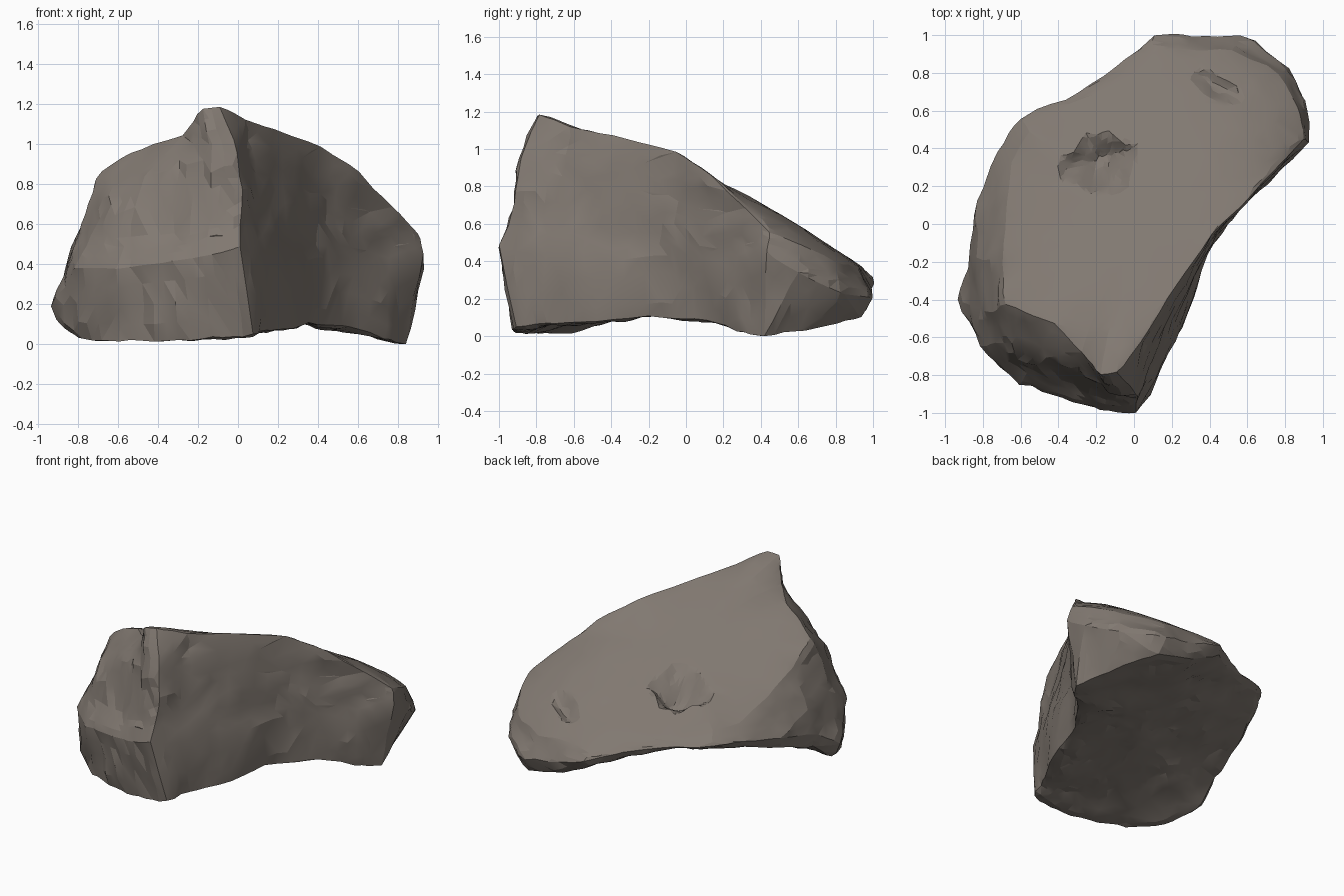
import bpy, bmesh, math
from mathutils import Vector, noise

if "Cube" in bpy.data.objects:
    bpy.data.objects.remove(bpy.data.objects["Cube"])

# Boulder rings, counter-clockwise from the front tip: base, belly and upper rim
BASE = [(.08, -.91, .05), (.17, -.7, .07), (.28, -.48, .09), (.4, -.12, .1), (.56, .1, .09),
        (.74, .27, .03), (.84, .42, 0), (.78, .59, .03), (.71, .77, .07), (.58, .95, .1),
        (.3, .95, .18), (.08, .96, .28), (-.1, .79, .35), (-.36, .62, .4), (-.58, .54, .43),
        (-.7, .35, .39), (-.8, .08, .32), (-.86, -.2, .23), (-.87, -.4, .08), (-.78, -.62, .03),
        (-.6, -.8, .01), (-.35, -.88, .02), (-.12, -.94, .03)]
BELLY = [(.01, -1.01, .5), (.14, -.76, .45), (.27, -.5, .4), (.39, -.15, .45), (.55, .07, .45),
         (.76, .26, .38), (.93, .43, .47), (.94, .6, .36), (.83, .82, .25), (.57, 1.01, .22),
         (.3, .99, .27), (.1, 1.01, .33), (-.1, .82, .39), (-.37, .66, .43), (-.62, .58, .46),
         (-.73, .38, .46), (-.83, .12, .41), (-.88, -.18, .34), (-.94, -.4, .2), (-.82, -.65, .4),
         (-.6, -.85, .4), (-.38, -.93, .43), (-.18, -.98, .46)]
RIM = [(-.09, -.79, 1.21), (.05, -.61, 1.14), (.2, -.37, 1.09), (.42, -.05, 1.01), (.6, .13, .88),
       (.78, .32, .7), (.91, .45, .57), (.87, .62, .5), (.77, .8, .42), (.52, .93, .38),
       (.28, .92, .4), (.1, .93, .39), (-.08, .76, .45), (-.33, .6, .48), (-.56, .5, .53),
       (-.65, .32, .55), (-.68, .05, .64), (-.7, -.2, .76), (-.69, -.42, .88), (-.57, -.47, .96),
       (-.42, -.53, 1.02), (-.28, -.68, 1.06), (-.18, -.8, 1.2)]
# Front scarp: its foot on the ledge and its bulging middle; elsewhere the wall runs straight
LEDGE = {0: (.02, -.92, .73), 17: (-.83, -.19, .5), 18: (-.81, -.46, .52), 19: (-.74, -.63, .53),
         20: (-.56, -.77, .54), 21: (-.33, -.85, .56), 22: (-.13, -.9, .62)}
SCARP = {0: (0, -.89, .97), 17: (-.77, -.19, .64), 18: (-.74, -.47, .71), 19: (-.64, -.63, .75),
         20: (-.46, -.7, .85), 21: (-.3, -.78, .9), 22: (-.13, -.88, .95)}
N = len(BASE)


def upper_slope(x, y):
    return .861 + .225 * x - .491 * y


def underside(x, y):
    return .17 - .2 * x + .15 * y


def inset_ring(ring, centre, s, plane, power):
    """Shrink a ring towards a centre, easing its height onto a sloping plane."""
    out = []
    for x, y, z in ring:
        u, v = centre[0] + (x - centre[0]) * s, centre[1] + (y - centre[1]) * s
        out.append((u, v, plane(u, v) + (z - plane(x, y)) * s ** power))
    return out


def wall_ring(special, t):
    return [special.get(i, tuple(Vector(BELLY[i]).lerp(Vector(RIM[i]), t))) for i in range(N)]


top_c, low_c = (0, .05), (-.05, 0)
rings = [inset_ring(BASE, low_c, s, underside, 2) for s in (.25, .5, .75)]
rings += [BASE, BELLY, wall_ring(LEDGE, .4), wall_ring(SCARP, .7), RIM]
rings += [inset_ring(RIM, top_c, s, upper_slope, 3) for s in (.86, .7, .52, .34, .17)]

# Stone body: bridge the rings and close both ends
bm = bmesh.new()
loops = [[bm.verts.new(p) for p in r] for r in rings]
for a, b in zip(loops, loops[1:]):
    for i in range(N):
        j = (i + 1) % N
        bm.faces.new((a[i], a[j], b[j], b[i]))
for loop, c, plane in ((loops[0], low_c, underside), (loops[-1], top_c, upper_slope)):
    tip = bm.verts.new((*c, plane(*c)))
    for i in range(N):
        bm.faces.new((loop[i], loop[(i + 1) % N], tip))
bmesh.ops.recalc_face_normals(bm, faces=bm.faces[:])
bmesh.ops.triangulate(bm, faces=bm.faces[:])
for _ in range(2):
    long_edges = [e for e in bm.edges if e.calc_length() > .075]
    bmesh.ops.subdivide_edges(bm, edges=long_edges, cuts=1, use_grid_fill=True)
    bmesh.ops.triangulate(bm, faces=bm.faces[:])
bmesh.ops.smooth_vert(bm, verts=bm.verts[:], factor=.4,
                      use_axis_x=True, use_axis_y=True, use_axis_z=True)

# Chipped surface: rough walls, roughest on the front, fading to smooth on the upper slope
bm.normal_update()
for v, n in [(v, v.normal.copy()) for v in bm.verts]:
    steep = min(1, max(0, (.85 - n.z) / .5))
    front = min(1, max(0, -n.y - .3 - max(0, n.x)) * 2)
    amp = .004 + (.014 + .012 * front) * steep
    v.co += n * amp * (noise.noise(v.co * 5) + .7 * noise.noise(v.co * 14))

# Pits: x, y, radii, turn, depth
PITS = [(-.18, .32, .19, .16, .3, .13), (.44, .72, .16, .06, -.5, .05)]
pit_faces = [f for f in bm.faces if f.normal.z > .5 and any(
    math.hypot(f.calc_center_median().x - p[0], f.calc_center_median().y - p[1]) < p[2] * 1.25
    for p in PITS)]
bmesh.ops.subdivide_edges(bm, edges=list({e for f in pit_faces for e in f.edges}),
                          cuts=1, use_grid_fill=True)
bmesh.ops.triangulate(bm, faces=bm.faces[:])
bm.normal_update()
for v in bm.verts:
    if v.normal.z < .4:
        continue
    for x, y, rx, ry, turn, depth in PITS:
        dx, dy = v.co.x - x, v.co.y - y
        u = (dx * math.cos(turn) + dy * math.sin(turn)) / rx
        w = (dy * math.cos(turn) - dx * math.sin(turn)) / ry
        d = math.hypot(u, w) + .25 * noise.noise(v.co * 9)
        if d < 1:
            v.co.z -= depth * min(1, 1.3 * (1 - d))

# Rest on the ground
low = min(v.co.z for v in bm.verts)
for v in bm.verts:
    v.co.z -= low

mesh = bpy.data.meshes.new("boulder")
bm.to_mesh(mesh)
bm.free()
rock = bpy.data.objects.new("boulder", mesh)
bpy.context.collection.objects.link(rock)

stone = bpy.data.materials.new("warm grey stone")
stone.diffuse_color = (.22, .19, .165, 1)
stone.use_nodes = True
stone.node_tree.nodes["Principled BSDF"].inputs["Base Color"].default_value = stone.diffuse_color
mesh.materials.append(stone)

# Merge small facets into irregular chips
chips = rock.modifiers.new("chips", 'DECIMATE')
chips.ratio = .45

bpy.context.view_layer.objects.active = rock
rock.select_set(True)
bpy.ops.object.modifier_apply(modifier="chips")
bpy.ops.object.shade_smooth_by_angle(angle=math.radians(14))
